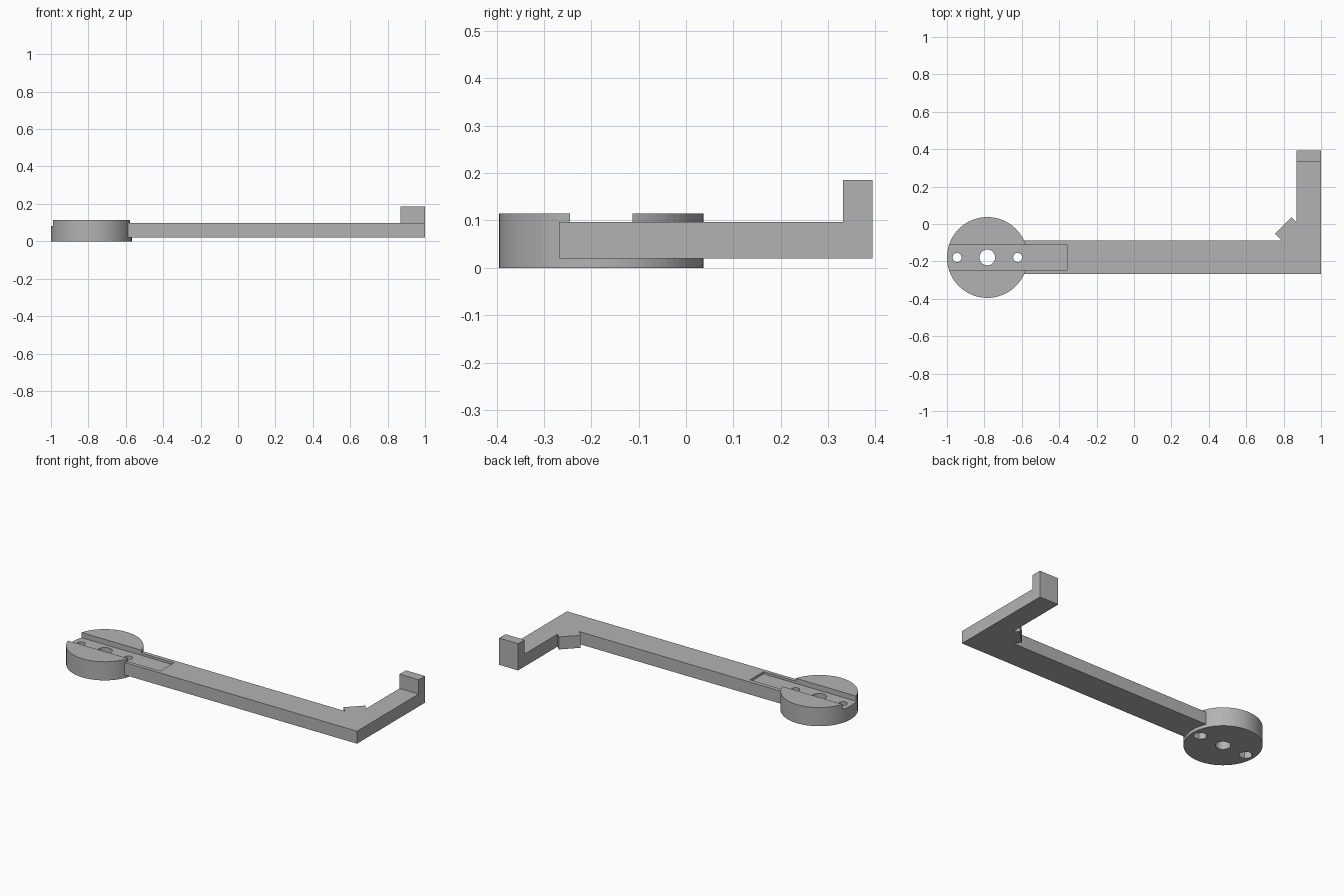
import bpy, bmesh, math

if "Cube" in bpy.data.objects:
    bpy.data.objects.remove(bpy.data.objects["Cube"])

grey = bpy.data.materials.new("plain_grey")
grey.diffuse_color = (0.45, 0.45, 0.45, 1)
grey.use_nodes = True
grey.node_tree.nodes["Principled BSDF"].inputs["Base Color"].default_value = grey.diffuse_color


def prism(name, points, z0, z1):
    """Extrude a flat outline from z0 up to z1."""
    bm = bmesh.new()
    face = bm.faces.new([bm.verts.new((x, y, z0)) for x, y in points])
    up = bmesh.ops.extrude_face_region(bm, geom=[face])["geom"]
    bmesh.ops.translate(bm, vec=(0, 0, z1 - z0),
                        verts=[v for v in up if isinstance(v, bmesh.types.BMVert)])
    bmesh.ops.recalc_face_normals(bm, faces=bm.faces)
    mesh = bpy.data.meshes.new(name)
    bm.to_mesh(mesh)
    bm.free()
    mesh.materials.append(grey)
    ob = bpy.data.objects.new(name, mesh)
    bpy.context.collection.objects.link(ob)
    return ob


def ring(cx, cy, r, n):
    return [(cx + r * math.cos(2 * math.pi * i / n),
             cy + r * math.sin(2 * math.pi * i / n)) for i in range(n)]


def rect(x0, x1, y0, y1):
    return [(x0, y0), (x1, y0), (x1, y1), (x0, y1)]


def combine(target, tool, operation):
    mod = target.modifiers.new(tool.name, 'BOOLEAN')
    mod.operation, mod.solver, mod.object = operation, 'EXACT', tool
    bpy.context.view_layer.objects.active = target
    bpy.ops.object.modifier_apply(modifier=mod.name)
    bpy.data.objects.remove(tool)


CX, CY = -0.784, -0.179

# L-shaped arm with the diagonal corner brace in its outline
lever = prism("lever_arm", [
    (-0.7, -0.268), (1, -0.268), (1, 0.394), (0.87, 0.394),
    (0.87, 0.009), (0.843, 0.036), (0.755, -0.052), (0.791, -0.088),
    (-0.7, -0.088)], 0.02, 0.097)

# Upright tip and round hub
combine(lever, prism("tip", rect(0.87, 1, 0.332, 0.394), 0.02, 0.185), 'UNION')
combine(lever, prism("hub", ring(CX, CY, 0.216, 72), 0, 0.115), 'UNION')

# Slot for the horn, open at the hub's outer edge
combine(lever, prism("slot", rect(-1.1, -0.358, -0.245, -0.113), 0.083, 0.3), 'DIFFERENCE')

# Centre bore, two screw holes, hexagonal nut pockets underneath
combine(lever, prism("bore", ring(CX, CY, 0.042, 32), -0.1, 0.3), 'DIFFERENCE')
for side in (-1, 1):
    x = CX + side * 0.162
    combine(lever, prism("screw_hole", ring(x, CY, 0.024, 24), -0.1, 0.3), 'DIFFERENCE')
    combine(lever, prism("nut_pocket", ring(x, CY, 0.039, 6), -0.1, 0.04), 'DIFFERENCE')
